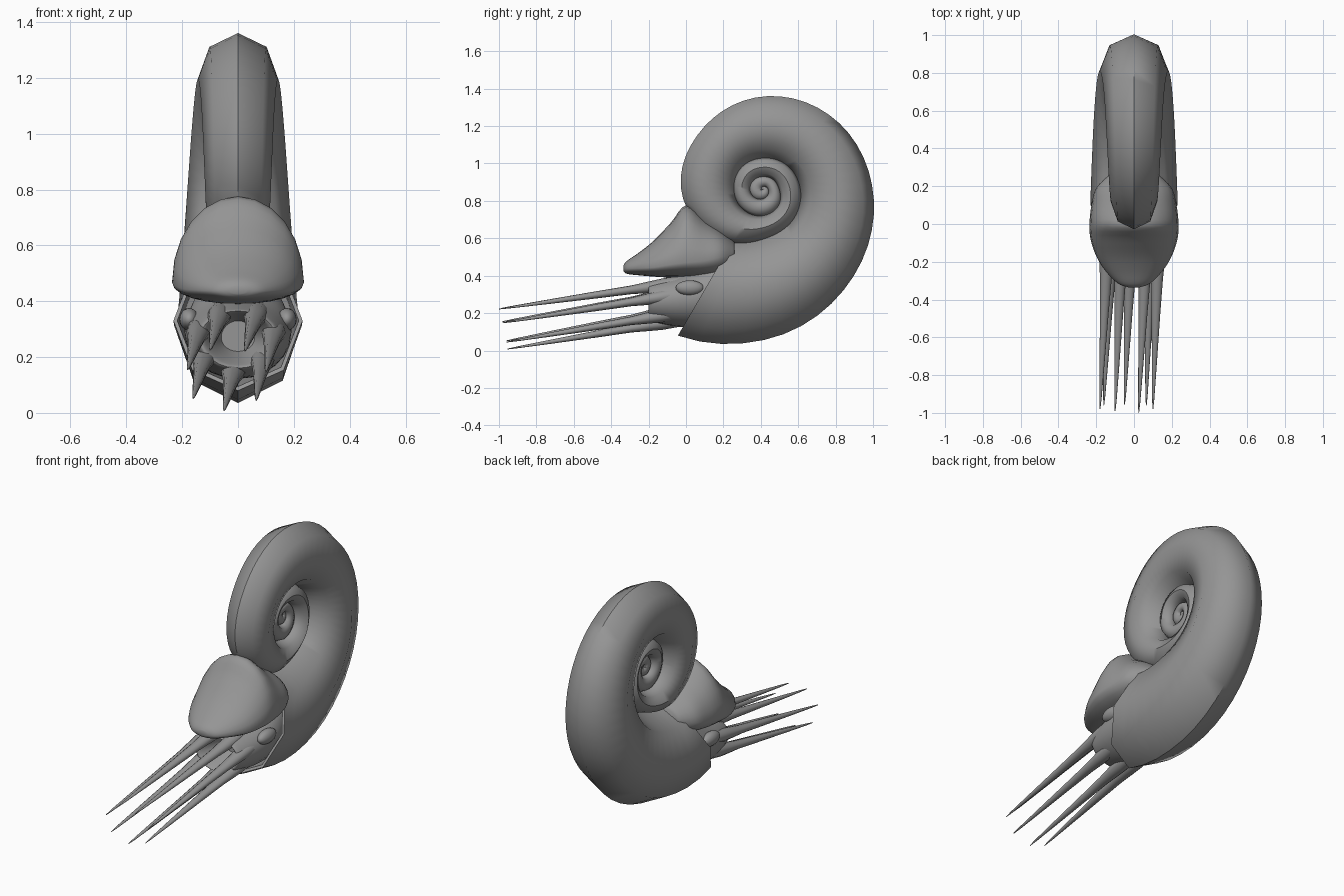
import bpy, bmesh, math
from mathutils import Vector

if "Cube" in bpy.data.objects:
    bpy.data.objects.remove(bpy.data.objects["Cube"])

grey = bpy.data.materials.new("grey")
grey.diffuse_color = (0.3, 0.3, 0.3, 1)
grey.use_nodes = True
grey.node_tree.nodes["Principled BSDF"].inputs["Base Color"].default_value = grey.diffuse_color


def interp(table, t):
    """Smooth (Catmull-Rom) lookup in a list of evenly spaced values."""
    t = max(0.0, min(t, len(table) - 1.0001))
    i = int(t)
    f = t - i
    p = [table[max(0, min(len(table) - 1, i + k))] for k in (-1, 0, 1, 2)]
    return 0.5 * (2 * p[1] + (p[2] - p[0]) * f + (2 * p[0] - 5 * p[1] + 4 * p[2] - p[3]) * f ** 2
                  + (3 * p[1] - p[0] - 3 * p[2] + p[3]) * f ** 3)


def loft(name, rings, angle=180):
    """Skin a list of closed rings and cap both ends."""
    bm = bmesh.new()
    loops = [[bm.verts.new(p) for p in ring] for ring in rings]
    n = len(loops[0])
    for a, b in zip(loops, loops[1:]):
        for j in range(n):
            k = (j + 1) % n
            bm.faces.new((a[j], a[k], b[k], b[j]))
    bm.faces.new(loops[0][::-1])
    bm.faces.new(loops[-1])
    bmesh.ops.recalc_face_normals(bm, faces=bm.faces)
    mesh = bpy.data.meshes.new(name)
    bm.to_mesh(mesh)
    bm.free()
    mesh.materials.append(grey)
    obj = bpy.data.objects.new(name, mesh)
    bpy.context.collection.objects.link(obj)
    bpy.context.view_layer.objects.active = obj
    obj.select_set(True)
    bpy.ops.object.shade_smooth_by_angle(angle=math.radians(angle))
    obj.select_set(False)
    return obj


# Shell: octagonal tube coiled in the YZ plane; one table entry per 45 degrees from 225
CY, CZ = 0.41, 0.86
OUTER = [0.93, 0.80, 0.67, 0.585, 0.535, 0.495, 0.455, 0.433,
         0.36, 0.267, 0.23, 0.203, 0.185, 0.17, 0.165, 0.155,
         0.15, 0.14, 0.12, 0.09, 0.078, 0.07, 0.07, 0.068,
         0.06, 0.05, 0.04, 0.03, 0.022, 0.015, 0.01, 0.005]
WIDTH = [0.235, 0.22, 0.20, 0.177, 0.157, 0.142, 0.13, 0.12,
         0.11, 0.09, 0.08, 0.07, 0.065, 0.06, 0.055, 0.05,
         0.045, 0.04, 0.035, 0.03, 0.025, 0.025, 0.02, 0.02,
         0.02, 0.018, 0.015, 0.012, 0.01, 0.008, 0.005, 0.003]


def shell_ring(t, scale=1.0):
    ang = math.radians(225 + 45 * t)
    r0, r1 = interp(OUTER, t), (interp(OUTER, t + 8) if t < 23 else 0.0)
    mid, half, wide = (r0 + r1) / 2, (r0 - r1) / 2 * 1.02 * scale, interp(WIDTH, t) * scale
    ring = []
    for k in range(8):
        a = math.tau * k / 8
        r = mid + half * math.cos(a)
        ring.append((wide * math.sin(a), CY + r * math.cos(ang), CZ + r * math.sin(ang)))
    return ring


START = 0.33
rings = [shell_ring(1.2, 0.9), shell_ring(START, 0.94)]
rings += [shell_ring(START + (31 - START) * i / 180) for i in range(181)]
loft("shell", rings, 50)


# Soft body parts: sections along y as (y, half width, bottom, widest height, top)
def section(y, w, zb, zm, zt, n=24):
    ring = []
    for k in range(n):
        a = math.tau * k / n
        s = math.sin(a)
        ring.append((w * math.cos(a), y, zm + s * ((zt - zm) if s > 0 else (zm - zb))))
    return ring


def body(name, stations, steps=4):
    cols = list(zip(*stations))
    n = (len(stations) - 1) * steps
    return loft(name, [section(*[interp(c, i / steps) for c in cols]) for i in range(n + 1)], 60)


# Hood over the head
body("hood", [(-0.335, 0.03, 0.425, 0.44, 0.455), (-0.315, 0.085, 0.41, 0.437, 0.48),
              (-0.25, 0.15, 0.402, 0.44, 0.525), (-0.17, 0.20, 0.395, 0.445, 0.59),
              (-0.08, 0.23, 0.39, 0.46, 0.685), (0.0, 0.236, 0.39, 0.47, 0.775),
              (0.10, 0.225, 0.39, 0.48, 0.70), (0.19, 0.20, 0.40, 0.50, 0.64),
              (0.26, 0.13, 0.42, 0.51, 0.58)])

# Head, with a hollow front between the arms
body("head", [(-0.05, 0.06, 0.22, 0.27, 0.33), (-0.15, 0.10, 0.185, 0.27, 0.35),
              (-0.20, 0.135, 0.16, 0.27, 0.365), (-0.15, 0.16, 0.145, 0.27, 0.38),
              (-0.02, 0.185, 0.125, 0.28, 0.41), (0.12, 0.19, 0.13, 0.30, 0.47),
              (0.25, 0.16, 0.20, 0.36, 0.52)])

# Arms: (base x, base z, tip x, tip y, tip z)
ARMS = [(-0.07, 0.338, -0.10, -0.99, 0.225), (0.06, 0.338, 0.025, -1.0, 0.222),
        (-0.145, 0.28, -0.18, -0.98, 0.155), (0.125, 0.275, 0.10, -0.98, 0.148),
        (-0.125, 0.185, -0.16, -0.96, 0.052), (-0.02, 0.135, -0.05, -0.955, 0.008),
        (0.085, 0.175, 0.065, -0.96, 0.045)]
for i, (bx, bz, tx, ty, tz) in enumerate(ARMS):
    base, tip = Vector((bx, -0.2, bz)), Vector((tx, ty, tz))
    arm = []
    for f, rx, rz in ((-0.3, 0.04, 0.035), (-0.1, 0.043, 0.037), (0, 0.038, 0.031), (0.12, 0.031, 0.023),
                      (0.35, 0.023, 0.019), (0.7, 0.013, 0.011), (0.93, 0.006, 0.005), (1, 0.002, 0.002)):
        c = base.lerp(tip, f)
        arm.append([(c.x + rx * math.cos(math.tau * k / 12), c.y,
                     c.z + rz * math.sin(math.tau * k / 12)) for k in range(12)])
    loft("arm_%d" % (i + 1), arm, 60)

# Eyes
for side, label in ((-1, "left"), (1, "right")):
    bpy.ops.mesh.primitive_uv_sphere_add(segments=20, ring_count=12, location=(side * 0.175, 0.02, 0.335))
    eye = bpy.context.object
    eye.name = label + "_eye"
    eye.scale = (0.035, 0.075, 0.04)
    eye.data.materials.append(grey)
    bpy.ops.object.shade_smooth_by_angle(angle=math.radians(60))
    eye.select_set(False)
